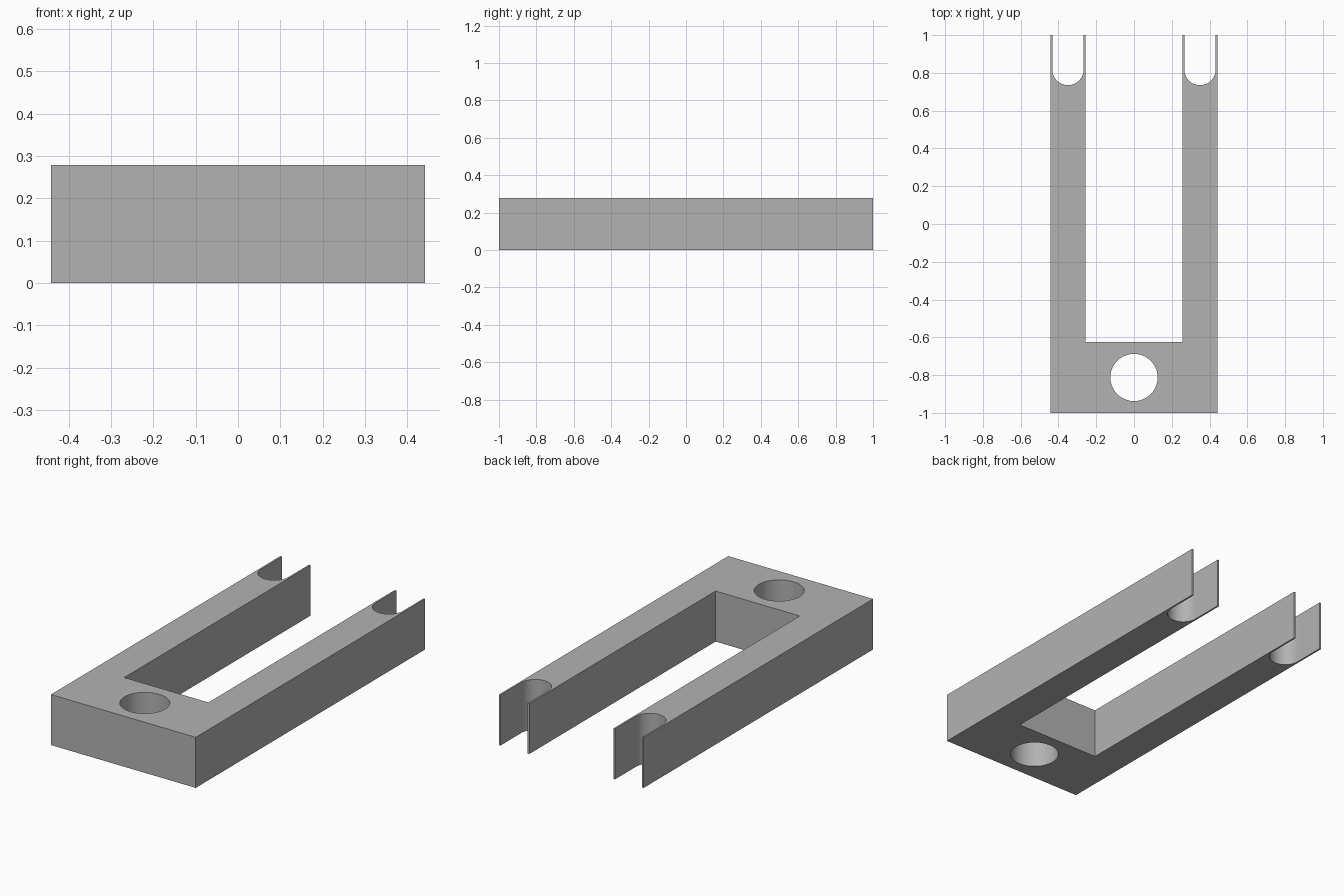
import bpy, bmesh
from math import pi, sin, cos

cube = bpy.data.objects.get("Cube")
if cube:
    bpy.data.objects.remove(cube, do_unlink=True)

HEIGHT = 0.279
OUTER, INNER = 0.442, 0.257      # half widths of the fork and of its gap
SLOT_X, SLOT_R = 0.3495, 0.083   # slots in the prong ends
SLOT_Y = 0.735 + SLOT_R
CROTCH_Y = -0.625
HOLE_Y, HOLE_R = -0.8125, 0.125

grey = bpy.data.materials.new("plain grey")
grey.use_nodes = True
colour = (0.45, 0.45, 0.45, 1)
grey.diffuse_color = colour
grey.node_tree.nodes["Principled BSDF"].inputs["Base Color"].default_value = colour


def prism(name, points, z0, z1):
    """Extrude a flat outline upward into a closed solid."""
    bm = bmesh.new()
    base = bm.faces.new([bm.verts.new((x, y, z0)) for x, y in points])
    top = bmesh.ops.extrude_face_region(bm, geom=[base])["geom"]
    verts = [v for v in top if isinstance(v, bmesh.types.BMVert)]
    bmesh.ops.translate(bm, verts=verts, vec=(0, 0, z1 - z0))
    bmesh.ops.recalc_face_normals(bm, faces=bm.faces)
    mesh = bpy.data.meshes.new(name)
    bm.to_mesh(mesh)
    bm.free()
    mesh.materials.append(grey)
    obj = bpy.data.objects.new(name, mesh)
    bpy.context.collection.objects.link(obj)
    return obj


# Right half of the outline, from the outer front corner round to the crotch
half = [(OUTER, -1), (OUTER, 1), (SLOT_X + SLOT_R, 1)]
steps = 24
half += [(SLOT_X + SLOT_R * cos(pi * i / steps), SLOT_Y - SLOT_R * sin(pi * i / steps))
         for i in range(steps + 1)]
half += [(SLOT_X - SLOT_R, 1), (INNER, 1), (INNER, CROTCH_Y)]

# Whole fork: mirrored outline, extruded
fork = prism("fork_bracket", half + [(-x, y) for x, y in reversed(half)], 0, HEIGHT)

# Round bolt hole through the bridge
sides = 64
circle = [(HOLE_R * cos(2 * pi * i / sides), HOLE_Y + HOLE_R * sin(2 * pi * i / sides))
          for i in range(sides)]
cutter = prism("bolt_hole_cutter", circle, -0.1, HEIGHT + 0.1)
cutter.hide_render = True

cut = fork.modifiers.new("bolt hole", "BOOLEAN")
cut.operation = "DIFFERENCE"
cut.solver = "EXACT"
cut.object = cutter

bpy.context.view_layer.objects.active = fork
fork.select_set(True)
bpy.ops.object.modifier_apply(modifier=cut.name)
bpy.data.objects.remove(cutter, do_unlink=True)
bpy.ops.object.shade_smooth_by_angle(angle=pi / 6)
